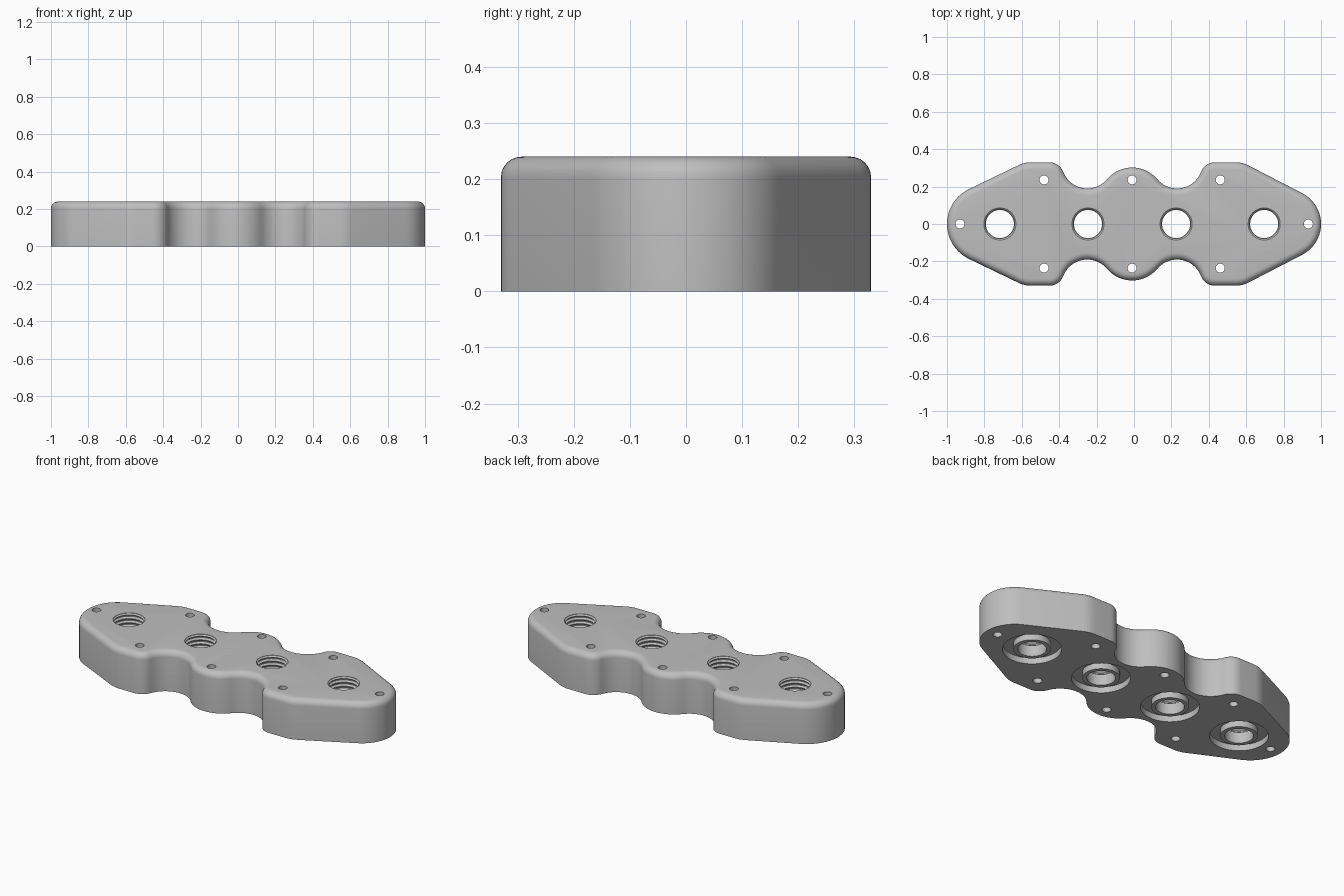
import bpy
import bmesh
from math import sin, cos, radians, pi
from mathutils import Vector

if "Cube" in bpy.data.objects:
    bpy.data.objects.remove(bpy.data.objects["Cube"])

HEIGHT, ROUND = 0.24, 0.037

# Brushed metal, the single colour
metal = bpy.data.materials.new("light_grey_metal")
metal.use_nodes = True
metal.diffuse_color = (0.52, 0.52, 0.52, 1)
metal.node_tree.nodes["Principled BSDF"].inputs["Base Color"].default_value = (0.52, 0.52, 0.52, 1)

# Back half of the outline, right to left: centre x, y, radius, start and end angle
ARCS = [
    (0.815, 0, 0.185, 0, 62.6),          # end
    (0.543, 0.18, 0.15, 62.6, 90),       # corner
    (0.433, 0.25, 0.08, 90, 159.2),      # shoulder
    (0.23, 0.327, 0.137, -20.8, -140.1), # scallop
    (-0.01, 0.126, 0.176, 39.9, 140.1),  # middle lobe
    (-0.25, 0.327, 0.137, -39.9, -159.2),
    (-0.453, 0.25, 0.08, 20.8, 90),
    (-0.551, 0.18, 0.15, 90, 115.6),
    (-0.793, 0, 0.207, 115.6, 180),
]


def outline(inset):
    """Full outline; convex arcs shrink and hollow arcs grow with the inset."""
    half = []
    for cx, cy, r, a0, a1 in ARCS:
        r += -inset if a1 > a0 else inset
        steps = max(4, int(abs(a1 - a0) / 6))
        for i in range(steps + 1):
            a = radians(a0 + (a1 - a0) * i / steps)
            p = Vector((cx + r * cos(a), cy + r * sin(a)))
            if not half or (p - half[-1]).length > 0.004:
                half.append(p)
    return half + [Vector((p.x, -p.y)) for p in half[-2:0:-1]]


def make_object(name, bm):
    bmesh.ops.recalc_face_normals(bm, faces=bm.faces)
    mesh = bpy.data.meshes.new(name)
    bm.to_mesh(mesh)
    bm.free()
    mesh.materials.append(metal)
    obj = bpy.data.objects.new(name, mesh)
    bpy.context.collection.objects.link(obj)
    return obj


def build_plate():
    """Stack outline rings: straight wall, then a rounded top edge."""
    bm = bmesh.new()
    levels = [(0, 0)]
    for i in range(7):
        a = pi / 2 * i / 6
        levels.append((ROUND * (1 - cos(a)), HEIGHT - ROUND * (1 - sin(a))))
    base = outline(0)
    # Keep the same point count in every ring by insetting along the normals
    n = len(base)
    normals = []
    for i in range(n):
        t = (base[(i + 1) % n] - base[i]).normalized() + (base[i] - base[i - 1]).normalized()
        normals.append(Vector((-t.y, t.x)).normalized())
    rings = [[bm.verts.new((*(p + m * d), z)) for p, m in zip(base, normals)] for d, z in levels]
    for low, high in zip(rings, rings[1:]):
        for i in range(n):
            j = (i + 1) % n
            bm.faces.new((low[i], low[j], high[j], high[i]))
    bm.faces.new(rings[0])
    bm.faces.new(rings[-1])
    return make_object("port_plate", bm)


def lathe(bm, profile, x, y, closed=False, sides=48):
    """Spin an (r, z) profile about the vertical through x, y."""
    rings = []
    for r, z in profile:
        if r == 0:
            rings.append([bm.verts.new((x, y, z))] * sides)
        else:
            rings.append([bm.verts.new((x + r * cos(2 * pi * k / sides),
                                        y + r * sin(2 * pi * k / sides), z)) for k in range(sides)])
    pairs = list(zip(rings, rings[1:]))
    if closed:
        pairs.append((rings[-1], rings[0]))
    for a, b in pairs:
        for k in range(sides):
            j = (k + 1) % sides
            bm.faces.new(list(dict.fromkeys((a[k], a[j], b[j], b[k]))))


plate = build_plate()
cut = bmesh.new()

# Threaded ports: smooth lower bore, thread grooves above, ring groove underneath
thread = [(0, -0.03), (0.075, -0.03), (0.075, 0.065)]
PITCH, TURNS = 0.024, 7
for t in range(TURNS):
    z = 0.066 + t * PITCH
    thread += [(0.078, z), (0.088, z + 0.008), (0.088, z + 0.013), (0.078, z + 0.021)]
thread += [(0.086, HEIGHT - 0.002), (0.086, HEIGHT + 0.03), (0, HEIGHT + 0.03)]
groove = [(0.098, -0.03), (0.155, -0.03), (0.155, 0.035), (0.098, 0.035)]
for i in range(4):
    x = -0.717 + 0.471 * i
    lathe(cut, thread, x, 0)
    lathe(cut, groove, x, 0, closed=True)

# Bolt holes: one at each end and three along each side
bolts = [(-0.931, 0), (0.932, 0)]
bolts += [(-0.01 + 0.471 * i, 0.236 * side) for i in (-1, 0, 1) for side in (-1, 1)]
for x, y in bolts:
    lathe(cut, [(0, -0.03), (0.024, -0.03), (0.024, HEIGHT + 0.03), (0, HEIGHT + 0.03)], x, y, sides=24)

cutter = make_object("hole_cutter", cut)
cutter.hide_render = True

# Cut all holes, then drop the cutter
mod = plate.modifiers.new("holes", "BOOLEAN")
mod.operation = "DIFFERENCE"
mod.solver = "EXACT"
mod.object = cutter
bpy.ops.object.select_all(action="DESELECT")
plate.select_set(True)
bpy.context.view_layer.objects.active = plate
bpy.ops.object.modifier_apply(modifier=mod.name)
bpy.data.objects.remove(cutter)
bpy.ops.object.shade_smooth_by_angle(angle=radians(30))
